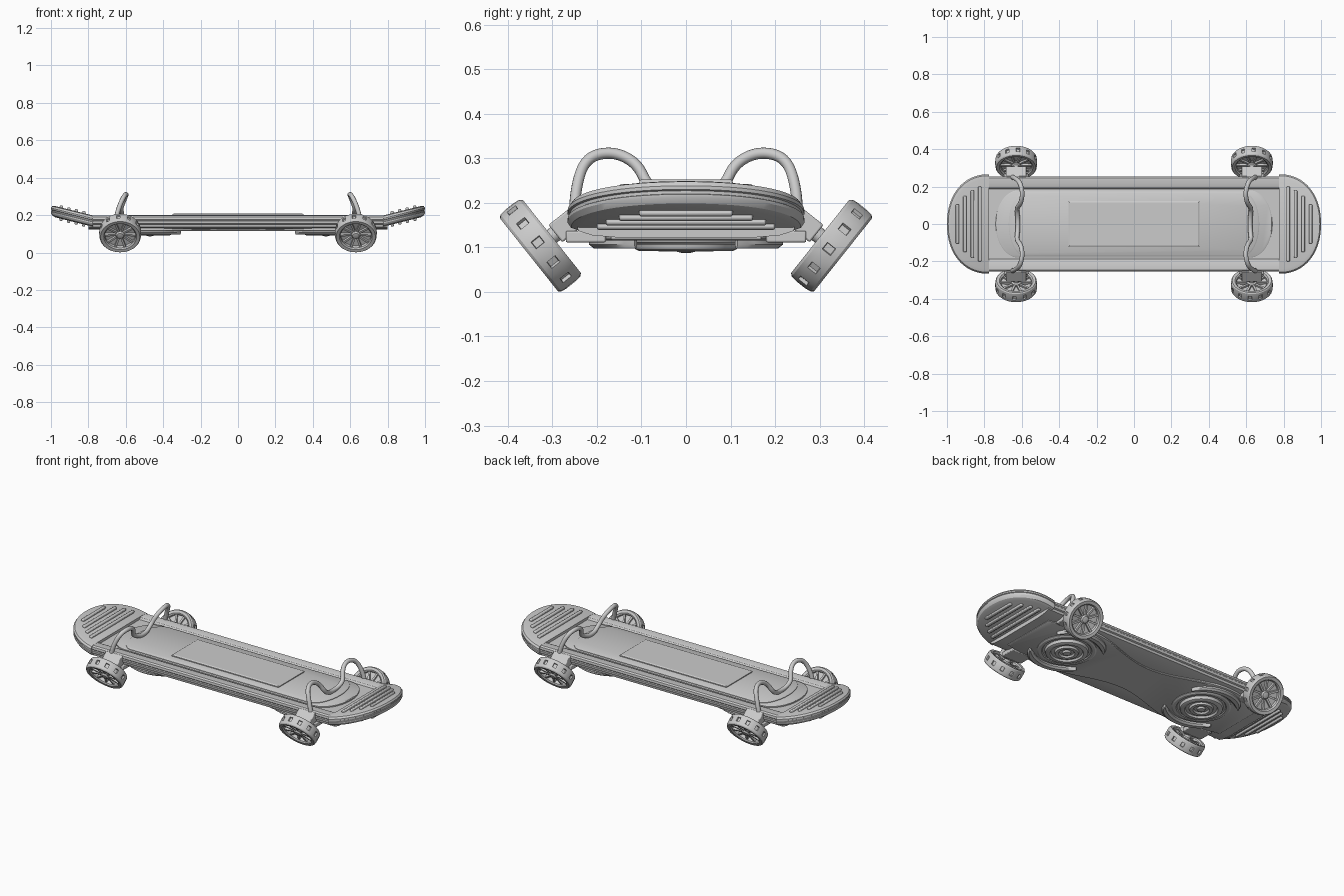
import bpy, bmesh
from math import sin, cos, pi
from mathutils import Vector, Matrix

if "Cube" in bpy.data.objects:
    bpy.data.objects.remove(bpy.data.objects["Cube"])


def finish(name, bm, angle=0.6, bevel=0):
    bmesh.ops.recalc_face_normals(bm, faces=bm.faces)
    me = bpy.data.meshes.new(name)
    bm.to_mesh(me)
    bm.free()
    me.shade_smooth()
    me.set_sharp_from_angle(angle=angle)
    ob = bpy.data.objects.new(name, me)
    bpy.context.collection.objects.link(ob)
    if bevel:
        m = ob.modifiers.new("bevel", 'BEVEL')
        m.width, m.segments = bevel, 2
    return ob


def loft(bm, rings, cap=True, loop=False):
    vs = [[bm.verts.new(p) for p in r] for r in rings]
    pairs = list(zip(vs, vs[1:])) + ([(vs[-1], vs[0])] if loop else [])
    n = len(vs[0])
    for a, b in pairs:
        for i in range(n):
            j = (i + 1) % n
            bm.faces.new((a[i], a[j], b[j], b[i]))
    if cap and not loop:
        bm.faces.new(vs[0])
        bm.faces.new(vs[-1])


def lathe(bm, profile, mat=Matrix(), seg=40, loop=False):
    loft(bm, [[mat @ Vector((r * cos(2 * pi * i / seg), r * sin(2 * pi * i / seg), h))
               for i in range(seg)] for r, h in profile], loop=loop)


def box(bm, loc, size, mat=Matrix()):
    m = mat @ Matrix.Translation(loc) @ Matrix.Diagonal((*size, 1))
    bmesh.ops.create_cube(bm, size=1, matrix=m)


def tube(name, pts, r):
    cu = bpy.data.curves.new(name, 'CURVE')
    cu.dimensions, cu.bevel_depth, cu.bevel_resolution = '3D', r, 3
    cu.use_fill_caps, cu.resolution_u = True, 8
    sp = cu.splines.new('NURBS')
    sp.points.add(len(pts) - 1)
    for p, c in zip(sp.points, pts):
        p.co = (*c, 1)
    sp.use_endpoint_u, sp.order_u = True, 3
    ob = bpy.data.objects.new(name, cu)
    bpy.context.collection.objects.link(ob)
    return ob


def capsule(hx, bow, hy, n=16):
    """Long panel outline: straight sides, elliptical ends."""
    half = [(hx - bow + bow * cos(a), hy * sin(a))
            for a in (-pi / 2 + pi * i / n for i in range(n + 1))]
    return half + [(-x, -y) for x, y in half]


def panel(name, outline, layers):
    bm = bmesh.new()
    loft(bm, [[(x - d * (1 if x > 0 else -1), y - d * (y / 0.18), z) for x, y in outline]
              for d, z in layers])
    return finish(name, bm)


# Main deck with side rails: one cross-section swept along x
half = [(.15, .122), (.21, .127), (.242, .137), (.245, .15), (.253, .154), (.255, .168),
        (.251, .172), (.255, .177), (.253, .19), (.245, .197), (.205, .197), (.195, .193), (.188, .183)]
section = half + [(-y, z) for y, z in reversed(half)]
bm = bmesh.new()
loft(bm, [[(x, y, z) for y, z in section] for x in (-.8, -.4, 0, .4, .8)])
finish("deck", bm, 0.5)

# Standing surface in stacked layers
panel("deck_panel", capsule(.74, .12, .18), [(0, .18), (0, .19), (.004, .193)])
panel("deck_inner_panel", capsule(.67, .09, .172), [(0, .19), (0, .196), (.006, .2)])
bm = bmesh.new()
loft(bm, [[(x * (.35 - d), y * (.122 - d), z) for x, y in ((1, 1), (-1, 1), (-1, -1), (1, -1))]
          for d, z in ((0, .195), (0, .205), (.008, .209))])
finish("grip_plate", bm, 0.2)

# Underside shaped plate, widening around the discs
wave = [(-.74 + 1.48 * i / 48) for i in range(49)]
wy = lambda x: .175 + .05 * cos(2 * pi * x / .94 + pi) * (1 if abs(x) < .6 else .6)
ul = [(x, wy(x)) for x in wave]
panel("underside_plate", ul + [(-x, -y) for x, y in ul], [(0, .13), (0, .119), (.006, .115)])

# Nose and tail pads with ridges on both faces
NZ = lambda x: .168 + .25 * (x - .775)
for sx, end in ((1, "nose"), (-1, "tail")):
    N = 40
    arc = []
    for i in range(N + 1):
        a = -pi / 2 + pi * i / N
        arc.append((.225 * max(cos(a), 0) ** .9, .266 * (1 if a > 0 else -1) * abs(sin(a)) ** .93))
    bm = bmesh.new()
    prof = [(.9, -.03), (.97, -.024), (1, -.012), (1, -.005), (.982, -.003), (.982, .004),
            (1, .006), (1, .014), (.97, .025), (.9, .03)]
    loft(bm, [[(sx * (.775 + x * s), y * s, NZ(.775 + x * s) + dz) for x, y in arc] for s, dz in prof])
    finish(end + "_pad", bm, 0.5)
    bm = bmesh.new()
    for x, hy in ((.825, .2), (.865, .18), (.905, .15), (.945, .105)):
        for side in (1, -1):
            m = Matrix.Translation((sx * x, 0, NZ(x) + side * .03)) @ Matrix.Rotation(-sx * .245, 4, 'Y')
            box(bm, (0, 0, 0), (.018, 2 * hy, .022), m)
    finish(end + "_ridges", bm, 0.6, .005)

    # Round concentric disc on the underside
    bm = bmesh.new()
    m = Matrix.Translation((sx * .47, 0, 0))
    lathe(bm, [(.16, .13), (.16, .112), (.152, .107), (.135, .107), (.13, .112), (.118, .112),
               (.114, .096), (.106, .092), (.09, .092), (.084, .102), (.066, .102), (.062, .091),
               (.044, .091), (.038, .1), (.024, .1), (.02, .09), (.008, .087)], m, 48)
    finish(end + "_disc", bm, 0.5)
    # Curved guards either side of the disc
    for sy in (1, -1):
        bm = bmesh.new()
        rings = []
        for i in range(17):
            t = -1 + i / 8
            a = t * .95
            w = .024 * (1 - .8 * t ** 4)
            rings.append([(sx * .47 + r * sin(a), sy * r * cos(a) * .98, z) for r, z in
                          ((.198 - w, .128), (.198 - w, .106), (.198 - w * .5, .097),
                           (.198 + w * .5, .097), (.198 + w, .106), (.198 + w, .128))])
        loft(bm, rings)
        finish(f"{end}_disc_guard", bm, 0.6)

    # Wavy foot strap crossing the deck with two loops
    side = [(.65, .25, .19), (.64, .248, .235), (.61, .225, .302), (.595, .165, .316),
            (.605, .11, .29), (.628, .085, .235), (.622, .04, .212)]
    pts = side + [(.62, 0, .208)] + [(x, -y, z) for x, y, z in reversed(side)]
    tube(end + "_foot_strap", [(sx * x, y, z) for x, y, z in pts], .0125)

    for sy in (1, -1):
        # Wheel frame: local z is the axle, pointing outward and down
        axis = Vector((0, sy * .78, -.62)).normalized()
        xa = Vector((1, 0, 0))
        rot = Matrix((xa, axis.cross(xa), axis)).transposed().to_4x4()
        W = Matrix.Translation((sx * .63, sy * .327, .104)) @ rot

        # Angled strut, axle and lower mounting plate
        bm = bmesh.new()
        box(bm, (0, 0, -.078), (.108, .05, .07), W)
        box(bm, (sx * .63, sy * .225, .124), (.13, .09, .026))
        finish(end + "_wheel_mount", bm, 0.6, .004)
        bm = bmesh.new()
        lathe(bm, [(.018, -.1), (.018, .02)], W, 20)
        finish(end + "_axle", bm)

        # Tyre ring with recessed tread pockets
        bm = bmesh.new()
        tyre = [(.082, .024), (.088, .031), (.105, .033), (.11, .027), (.112, .012),
                (.112, -.012), (.11, -.027), (.105, -.033), (.09, -.031), (.083, -.024)]
        lathe(bm, tyre, W, 36, loop=True)
        bm.faces.ensure_lookup_table()
        bmesh.ops.recalc_face_normals(bm, faces=bm.faces)
        pockets = [bm.faces[4 * 36 + i] for i in range(0, 36, 3)]
        bmesh.ops.inset_individual(bm, faces=pockets, thickness=.002)
        for f in pockets:
            c = f.normal.copy()
            for v in f.verts:
                v.co -= c * .008
        finish(end + "_tyre", bm, 0.5)

        # Dished wheel centre, hub and spokes
        bm = bmesh.new()
        lathe(bm, [(.02, -.002), (.086, .006), (.086, -.012), (.02, -.008)], W, 36, loop=True)
        lathe(bm, [(.01, .028), (.018, .026), (.024, .018), (.026, -.022), (.018, -.028)], W, 24)
        for i in range(10):
            R = W @ Matrix.Rotation(2 * pi * i / 10, 4, 'Z')
            box(bm, (.054, 0, .009), (.066, .011, .014), R @ Matrix.Rotation(-.08, 4, 'Y'))
            box(bm, (.054, 0, -.014), (.066, .011, .014), R)
        finish(end + "_wheel_hub", bm, 0.5)
